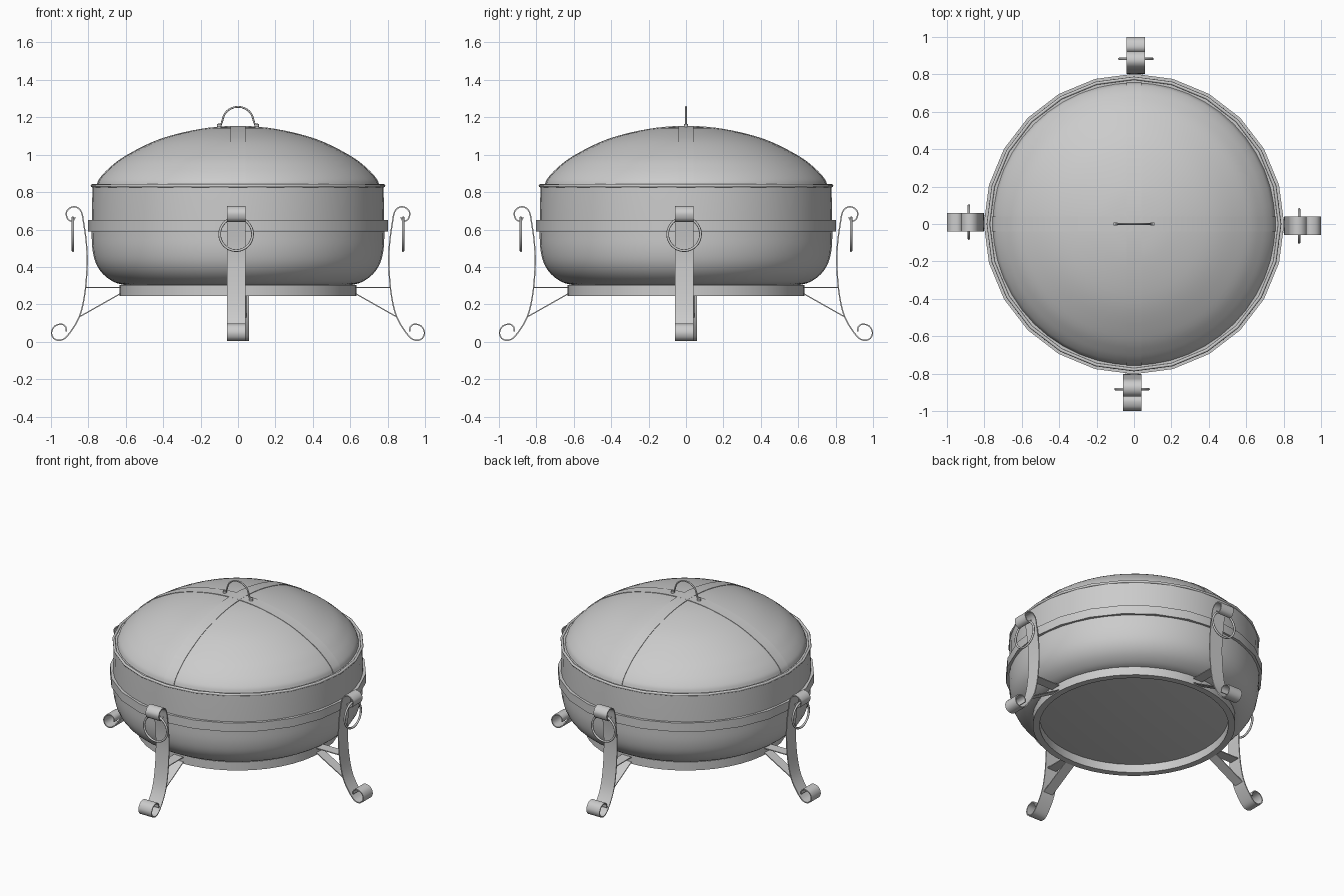
import bpy, bmesh
from math import pi, sin, cos, radians
from mathutils import Vector, Matrix

if "Cube" in bpy.data.objects:
    bpy.data.objects.remove(bpy.data.objects["Cube"])


def finish(name, bm, angle=40):
    bmesh.ops.remove_doubles(bm, verts=bm.verts, dist=1e-5)
    bmesh.ops.recalc_face_normals(bm, faces=bm.faces)
    me = bpy.data.meshes.new(name)
    bm.to_mesh(me)
    bm.free()
    ob = bpy.data.objects.new(name, me)
    bpy.context.collection.objects.link(ob)
    bpy.ops.object.select_all(action='DESELECT')
    ob.select_set(True)
    bpy.context.view_layer.objects.active = ob
    bpy.ops.object.shade_smooth_by_angle(angle=radians(angle))
    return ob


def spline(pts, n=5):
    """Catmull-Rom samples through 2D points."""
    p = [Vector(q) for q in pts]
    p = [2 * p[0] - p[1]] + p + [2 * p[-1] - p[-2]]
    out = []
    for a, b, c, d in zip(p, p[1:], p[2:], p[3:]):
        for i in range(n):
            t = i / n
            out.append(0.5 * (2 * b + (c - a) * t + (2 * a - 5 * b + 4 * c - d) * t * t
                              + (3 * b - a - 3 * c + d) * t ** 3))
    return out + [p[-2]]


def lathe(name, prof, sides, closed=False, angle=40):
    bm = bmesh.new()
    vs = [bm.verts.new((r, 0, z)) for r, z in prof]
    es = [bm.edges.new(e) for e in zip(vs, vs[1:])]
    if closed:
        es.append(bm.edges.new((vs[-1], vs[0])))
    bmesh.ops.spin(bm, geom=vs + es, cent=(0, 0, 0), axis=(0, 0, 1),
                   angle=2 * pi, steps=sides)
    return finish(name, bm, angle)


def ribbon(name, path, width, thick, offset=0.0, turn=0.0):
    """Flat bar following an x-z path, given width along y."""
    bm = bmesh.new()
    rows = []
    for i, p in enumerate(path):
        t = (path[min(i + 1, len(path) - 1)] - path[max(i - 1, 0)]).normalized()
        n = Vector((-t.y, t.x)) * thick / 2
        rows.append([bm.verts.new((q.x, offset + s * width / 2, q.y))
                     for q, s in ((p + n, -1), (p + n, 1), (p - n, 1), (p - n, -1))])
    for a, b in zip(rows, rows[1:]):
        for k in range(4):
            bm.faces.new((a[k], a[(k + 1) % 4], b[(k + 1) % 4], b[k]))
    bm.faces.new(rows[0])
    bm.faces.new(rows[-1])
    bm.transform(Matrix.Rotation(turn, 4, 'Z'))
    return finish(name, bm)


# Bowl with rounded bottom and flat floor
bowl = spline([(0.60, 0.302), (0.66, 0.318), (0.72, 0.36), (0.76, 0.42),
               (0.779, 0.50), (0.783, 0.60)], 4)
lathe("bowl", [(0, 0.302)] + bowl + [(0.778, 0.83), (0.755, 0.83)], 48)

# Rolled rim, middle band and base ring
lathe("rim", [(0.779 + 0.009 * cos(k * pi / 4), 0.834 + 0.009 * sin(k * pi / 4))
              for k in range(8)], 24, True, 60)
lathe("middle_band", [(0.775, 0.59), (0.803, 0.59), (0.803, 0.65), (0.775, 0.65)], 24, True, 30)
lathe("base_ring", [(0.59, 0.245), (0.633, 0.245), (0.633, 0.303), (0.59, 0.303)], 48, True)

# Domed lid with two flush crossing straps
dome = [(0, 1.152), (0.2, 1.136), (0.42, 1.081), (0.6, 0.993), (0.69, 0.925),
        (0.74, 0.87), (0.755, 0.835)]
lathe("lid", spline(dome) + [(0.78, 0.835)], 48)
arch = spline([(-r, z) for r, z in dome[:0:-1]] + dome)
for k in range(2):
    ribbon(f"lid_strap_{k + 1}", arch, 0.08, 0.004, turn=k * pi / 2)

# Lid handle: bent wire on two small pads
curve = bpy.data.curves.new("lid_handle", 'CURVE')
curve.dimensions = '3D'
curve.bevel_depth = 0.005
curve.bevel_resolution = 2
loop = [(-0.11, 1.16), (-0.09, 1.163), (-0.084, 1.18)]
loop += [(-0.082 * cos(a * pi / 12), 1.18 + 0.076 * sin(a * pi / 12)) for a in range(1, 12)]
loop += [(0.084, 1.18), (0.09, 1.163), (0.11, 1.16)]
s = curve.splines.new('POLY')
s.points.add(len(loop) - 1)
for pt, (x, z) in zip(s.points, loop):
    pt.co = (x, 0, z, 1)
bpy.context.collection.objects.link(bpy.data.objects.new("lid_handle", curve))
for side in (-1, 1):
    bpy.ops.mesh.primitive_cylinder_add(vertices=12, radius=0.012, depth=0.02,
                                        location=(side * 0.1, 0, 1.155))
    bpy.context.object.name = "handle_pad"

# Four scrolled legs, each with struts and a hanging ring
leg = spline([(0.918, 0.055), (0.922, 0.08), (0.945, 0.094), (0.98, 0.083), (0.997, 0.05),
              (0.985, 0.018), (0.95, 0.008), (0.91, 0.034), (0.85, 0.13), (0.82, 0.25),
              (0.807, 0.40), (0.81, 0.52), (0.826, 0.64), (0.838, 0.695), (0.865, 0.72),
              (0.897, 0.716), (0.918, 0.69), (0.91, 0.656), (0.885, 0.645), (0.87, 0.665)])
OFF = -0.01
for k in range(4):
    turn = k * pi / 2
    ribbon(f"leg_{k + 1}", leg, 0.10, 0.007, OFF, turn)
    ribbon(f"upper_strut_{k + 1}", [Vector((0.62, 0.289)), Vector((0.815, 0.289))],
           0.07, 0.006, OFF, turn)
    ribbon(f"lower_strut_{k + 1}", [Vector((0.62, 0.262)), Vector((0.85, 0.132))],
           0.07, 0.006, OFF, turn)
    pos = Matrix.Rotation(turn, 4, 'Z') @ Vector((0.883, OFF, 0.575))
    bpy.ops.mesh.primitive_torus_add(major_radius=0.088, minor_radius=0.007, major_segments=32,
                                     minor_segments=8, location=pos, rotation=(0, pi / 2, turn))
    bpy.context.object.name = f"hanging_ring_{k + 1}"
    bpy.ops.object.shade_smooth()
